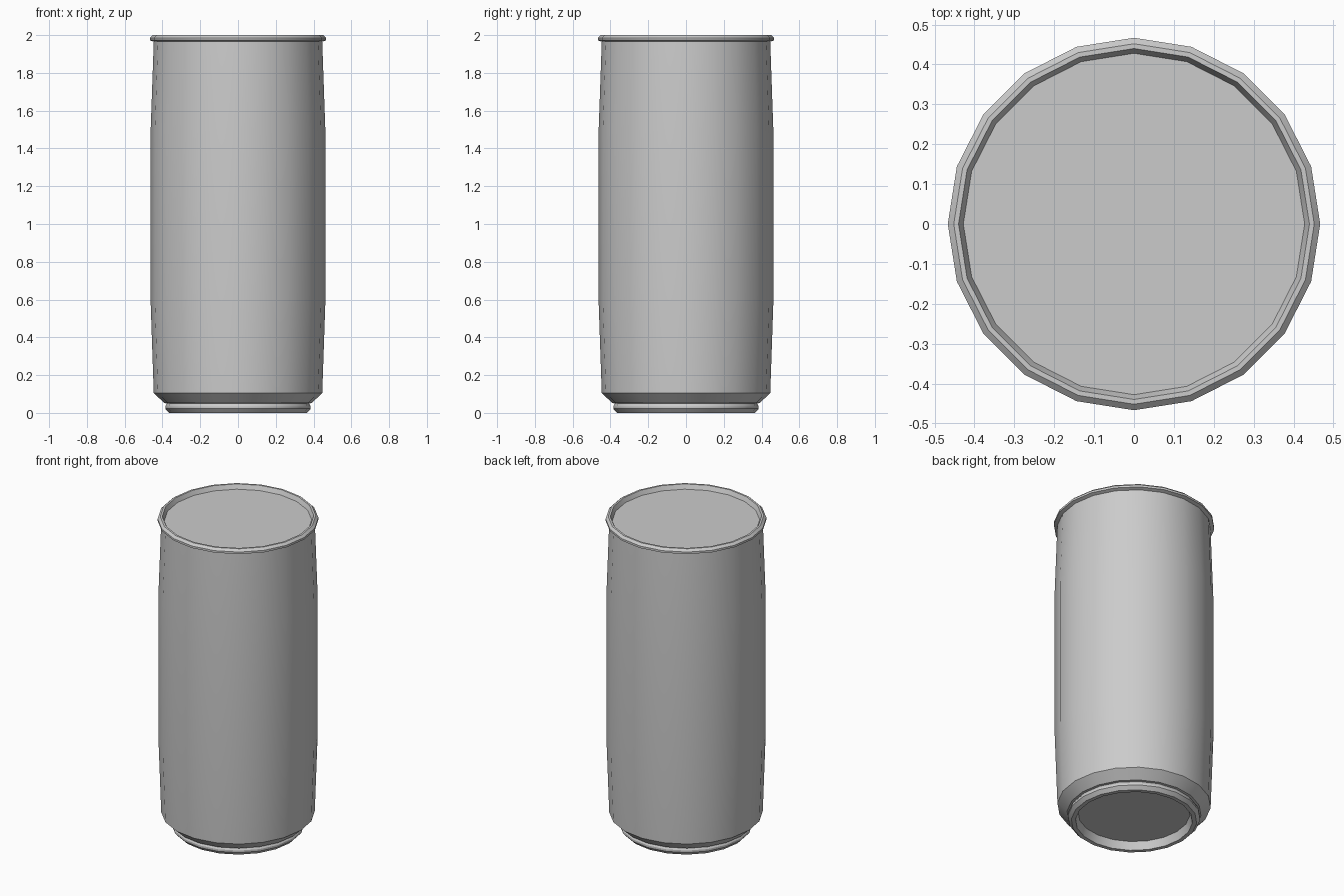
import bpy, bmesh, math

if "Cube" in bpy.data.objects:
    bpy.data.objects.remove(bpy.data.objects["Cube"])

SIDES = 20


def lathe(name, profile, cap_start=False, cap_end=False):
    """Revolve (radius, z) points around the z axis; optionally close the ends."""
    bm = bmesh.new()
    rings = []
    for r, z in profile:
        rings.append([bm.verts.new((r * math.cos(2 * math.pi * i / SIDES),
                                    r * math.sin(2 * math.pi * i / SIDES), z))
                      for i in range(SIDES)])
    for a, b in zip(rings, rings[1:]):
        for i in range(SIDES):
            j = (i + 1) % SIDES
            bm.faces.new((a[i], a[j], b[j], b[i]))
    if cap_start:
        bm.faces.new(rings[0][::-1])
    if cap_end:
        bm.faces.new(rings[-1])
    mesh = bpy.data.meshes.new(name)
    bm.to_mesh(mesh)
    bm.free()
    obj = bpy.data.objects.new(name, mesh)
    bpy.context.collection.objects.link(obj)
    bpy.ops.object.select_all(action='DESELECT')
    obj.select_set(True)
    bpy.context.view_layer.objects.active = obj
    bpy.ops.object.shade_smooth_by_angle(angle=math.radians(25))
    return obj


# Base: recessed underside, standing ring and shoulder taper
lathe("can_base", [(0.325, 0.05), (0.34, 0.0), (0.365, 0.0), (0.385, 0.022),
                   (0.385, 0.035), (0.376, 0.05), (0.39, 0.052), (0.446, 0.105)],
      cap_start=True)

# Wall: gently swollen cylinder
lathe("can_wall", [(0.446, 0.105), (0.462, 0.57), (0.462, 1.51), (0.446, 1.965)])

# Lid: rolled rim around a sunken flat top
lathe("can_lid", [(0.446, 1.965), (0.467, 1.973), (0.467, 1.986), (0.452, 2.0),
                  (0.44, 2.0), (0.428, 1.972)], cap_end=True)
